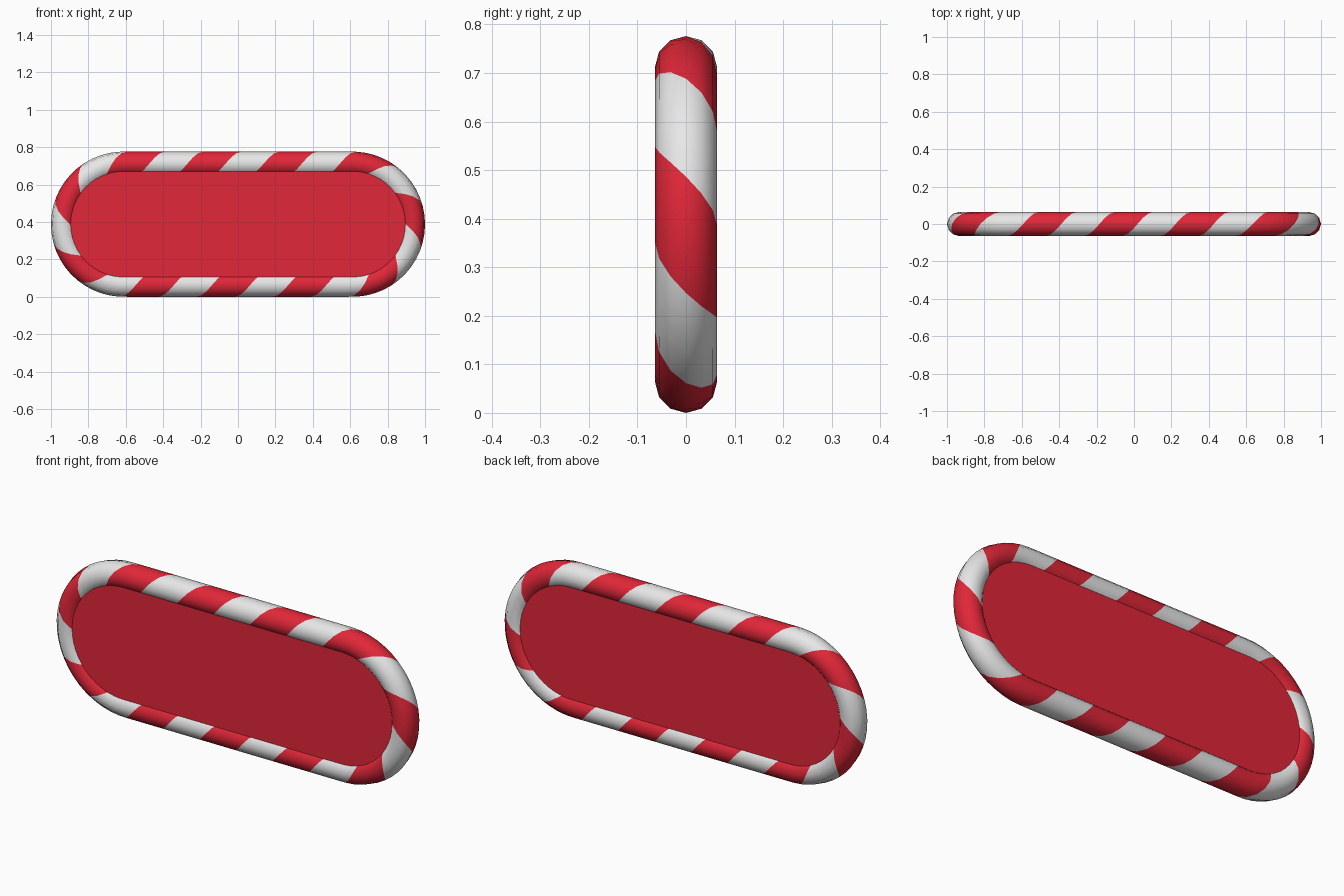
import bpy, bmesh, math

if "Cube" in bpy.data.objects:
    bpy.data.objects.remove(bpy.data.objects["Cube"])

R = 0.064            # tube radius
H = 0.776            # overall height
ARC = H / 2 - R      # centreline radius of the rounded ends
HALF = 1.0 - H / 2   # half length of the straight runs
CZ = H / 2
LENGTH = 4 * HALF + 2 * math.pi * ARC
STRIPES, STEPS, SIDES = 11, 10, 12
PERIOD = LENGTH / STRIPES
TWIST = 0.34         # how far a stripe travels in one turn round the tube
START = -0.185       # start of a red stripe on the outer line, from top centre


def material(name, rgb):
    m = bpy.data.materials.new(name)
    m.diffuse_color = (*rgb, 1)
    m.use_nodes = True
    m.node_tree.nodes["Principled BSDF"].inputs["Base Color"].default_value = m.diffuse_color
    return m


def track(s):
    """Centre point and outward direction (x, z) at distance s, clockwise from top centre."""
    s %= LENGTH
    bend = math.pi * ARC
    if s < HALF:
        return s, CZ + ARC, 0, 1
    s -= HALF
    if s < bend:
        a = math.pi / 2 - s / ARC
        return HALF + ARC * math.cos(a), CZ + ARC * math.sin(a), math.cos(a), math.sin(a)
    s -= bend
    if s < 2 * HALF:
        return HALF - s, CZ - ARC, 0, -1
    s -= 2 * HALF
    if s < bend:
        a = -math.pi / 2 - s / ARC
        return -HALF + ARC * math.cos(a), CZ + ARC * math.sin(a), math.cos(a), math.sin(a)
    return -HALF + (s - bend), CZ + ARC, 0, 1


def finish(bm, name, mats):
    bmesh.ops.recalc_face_normals(bm, faces=bm.faces)
    me = bpy.data.meshes.new(name)
    bm.to_mesh(me)
    bm.free()
    for m in mats:
        me.materials.append(m)
    ob = bpy.data.objects.new(name, me)
    bpy.context.collection.objects.link(ob)
    return ob


red = material("red", (0.75, 0.020, 0.040))
white = material("white", (0.80, 0.80, 0.80))

# Striped tube: mesh rows slant along the stripes; the seam is hidden inside the panel
bm = bmesh.new()
rows = []
for i in range(STRIPES * STEPS):
    row = []
    for j in range(SIDES + 1):
        a = -math.pi + 2 * math.pi * j / SIDES      # 0 = outward, + = back
        x, z, ox, oz = track(START + i * PERIOD / STEPS + TWIST * a / (2 * math.pi))
        c = R * math.cos(a)
        row.append(bm.verts.new((x + ox * c, R * math.sin(a), z + oz * c)))
    rows.append(row)
for i, row in enumerate(rows):
    nxt = rows[(i + 1) % len(rows)]
    for j in range(SIDES):
        f = bm.faces.new((row[j], nxt[j], nxt[j + 1], row[j + 1]))
        f.material_index = 0 if i % STEPS < STEPS // 2 else 1
        f.smooth = True
finish(bm, "striped_tube_frame", [red, white])

# Solid panel filling the frame
bm = bmesh.new()
pr, py, n = H / 2 - 0.105, 0.047, 24
outline = []
for side in (1, -1):
    for k in range(n + 1):
        a = math.pi * k / n - math.pi / 2
        outline.append((side * (HALF + pr * math.cos(a)), CZ + side * pr * math.sin(a)))
face = bm.faces.new([bm.verts.new((x, -py, z)) for x, z in outline])
ext = bmesh.ops.extrude_face_region(bm, geom=[face], use_keep_orig=True)
bmesh.ops.translate(bm, vec=(0, 2 * py, 0),
                    verts=[v for v in ext["geom"] if isinstance(v, bmesh.types.BMVert)])
finish(bm, "panel", [red])
